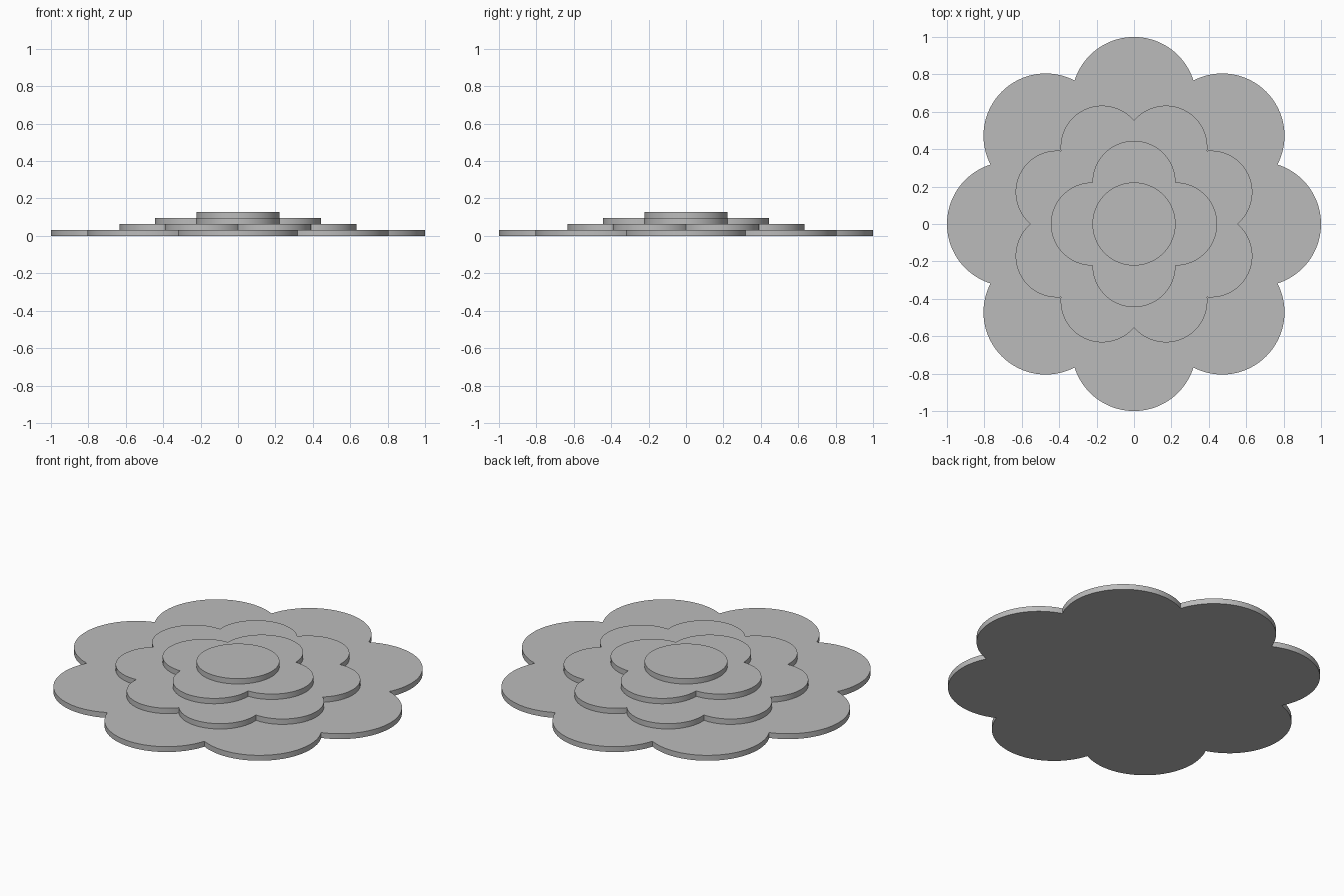
import bpy, bmesh
from math import sin, cos, pi, sqrt, atan2, radians

if "Cube" in bpy.data.objects:
    bpy.data.objects.remove(bpy.data.objects["Cube"], do_unlink=True)

THICK = 0.032
R = 2 / 9  # radius of the centre disc and inner petals

grey = bpy.data.materials.new("plain grey")
grey.use_nodes = True
colour = (0.5, 0.5, 0.5, 1)
grey.diffuse_color = colour
grey.node_tree.nodes["Principled BSDF"].inputs["Base Color"].default_value = colour


def petal_outline(count, ring, radius, turn, steps=40):
    """Outer outline of a ring of overlapping round petals."""
    half = pi / count
    notch = ring * cos(half) + sqrt(radius**2 - (ring * sin(half))**2)
    sweep = atan2(notch * sin(half), notch * cos(half) - ring)
    points = []
    for i in range(count):
        a = turn + 2 * half * i
        for s in range(steps):
            b = a - sweep + 2 * sweep * s / steps
            points.append((ring * cos(a) + radius * cos(b),
                           ring * sin(a) + radius * sin(b)))
    return points


def disc_outline(radius, steps=128):
    return [(radius * cos(2 * pi * s / steps), radius * sin(2 * pi * s / steps))
            for s in range(steps)]


def add_tier(name, outline, level):
    """Extrude a closed outline into one flat tier."""
    bm = bmesh.new()
    base = bm.faces.new([bm.verts.new((x, y, level * THICK)) for x, y in outline])
    top = bmesh.ops.extrude_face_region(bm, geom=[base], use_keep_orig=True)
    verts = [v for v in top["geom"] if isinstance(v, bmesh.types.BMVert)]
    bmesh.ops.translate(bm, vec=(0, 0, THICK), verts=verts)
    bmesh.ops.recalc_face_normals(bm, faces=bm.faces)
    mesh = bpy.data.meshes.new(name)
    bm.to_mesh(mesh)
    bm.free()
    mesh.materials.append(grey)
    obj = bpy.data.objects.new(name, mesh)
    bpy.context.collection.objects.link(obj)
    bpy.ops.object.select_all(action="DESELECT")
    obj.select_set(True)
    bpy.context.view_layer.objects.active = obj
    bpy.ops.object.shade_smooth_by_angle(angle=radians(30))


# Stacked tiers from the ground up
add_tier("outer_petals", petal_outline(8, 3 * R, 1.5 * R, 0), 0)
add_tier("middle_petals", petal_outline(8, 2 * R, R, pi / 8), 1)
add_tier("inner_petals", petal_outline(4, R, R, 0), 2)
add_tier("centre_disc", disc_outline(R), 3)
